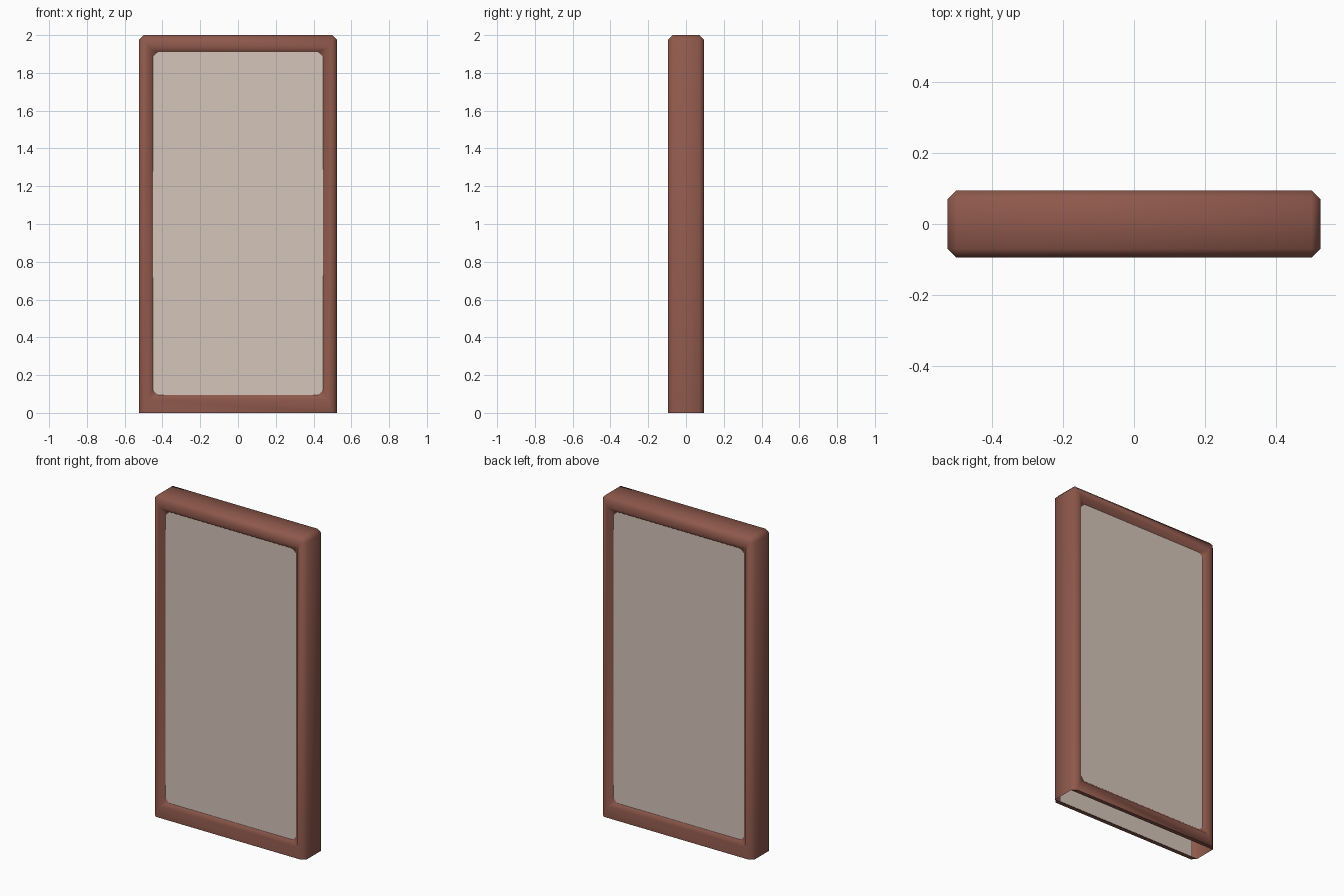
import bpy, bmesh, math

if "Cube" in bpy.data.objects:
    bpy.data.objects.remove(bpy.data.objects["Cube"])


def material(name, rgb):
    m = bpy.data.materials.new(name)
    m.diffuse_color = (*rgb, 1)
    m.use_nodes = True
    m.node_tree.nodes["Principled BSDF"].inputs["Base Color"].default_value = m.diffuse_color
    return m


brown = material("red_brown", (0.27, 0.098, 0.071))
grey = material("warm_grey", (0.66, 0.56, 0.49))


def ring(bm, y, w, z0, z1, top=0.0, low=0.0):
    """Rectangle loop in the xz plane with chamfered corners."""
    pts = [(-w + low, z0), (w - low, z0), (w, z0 + low), (w, z1 - top),
           (w - top, z1), (-w + top, z1), (-w, z1 - top), (-w, z0 + low)]
    return [bm.verts.new((x, y, z)) for x, z in pts]


def finish(bm, name, mat):
    me = bpy.data.meshes.new(name)
    bm.to_mesh(me)
    bm.free()
    me.materials.append(mat)
    ob = bpy.data.objects.new(name, me)
    bpy.context.collection.objects.link(ob)
    return ob


# Frame: bevelled hollow ring, open underneath
half = [(0.07, 0.45, 0.095, 1.91, 0.025, 0.025),
        (0.095, 0.475, 0.07, 1.935, 0, 0),
        (0.095, 0.50, 0.0, 1.975, 0, 0),
        (0.07, 0.525, 0.0, 2.0, 0.025, 0)]
bm = bmesh.new()
loops = [ring(bm, -p[0], *p[1:]) for p in half]
loops += [ring(bm, p[0], *p[1:]) for p in reversed(half)]
for k in range(len(loops) - 1):
    a, b = loops[k], loops[k + 1]
    for i in range(8):
        if k == 3 and i == 0:      # open underside
            continue
        j = (i + 1) % 8
        bm.faces.new((a[i], b[i], b[j], a[j]))
bmesh.ops.remove_doubles(bm, verts=bm.verts, dist=0.0005)
bmesh.ops.recalc_face_normals(bm, faces=bm.faces)
top = max(bm.faces, key=lambda f: f.calc_center_median().z)
if top.normal.z < 0:
    bmesh.ops.reverse_faces(bm, faces=bm.faces)
frame = finish(bm, "frame", brown)
bpy.context.view_layer.objects.active = frame
frame.select_set(True)
bpy.ops.object.shade_smooth_by_angle(angle=math.radians(60))

# Panels: front and back sheets reaching into the frame
for name, s in (("front_panel", -1), ("back_panel", 1)):
    bm = bmesh.new()
    pts = [(-0.49, 0.001), (0.49, 0.001), (0.49, 1.96), (-0.49, 1.96)]
    vs = [bm.verts.new((x, s * 0.07, z)) for x, z in pts]
    bm.faces.new(vs if s < 0 else vs[::-1])
    finish(bm, name, grey)
